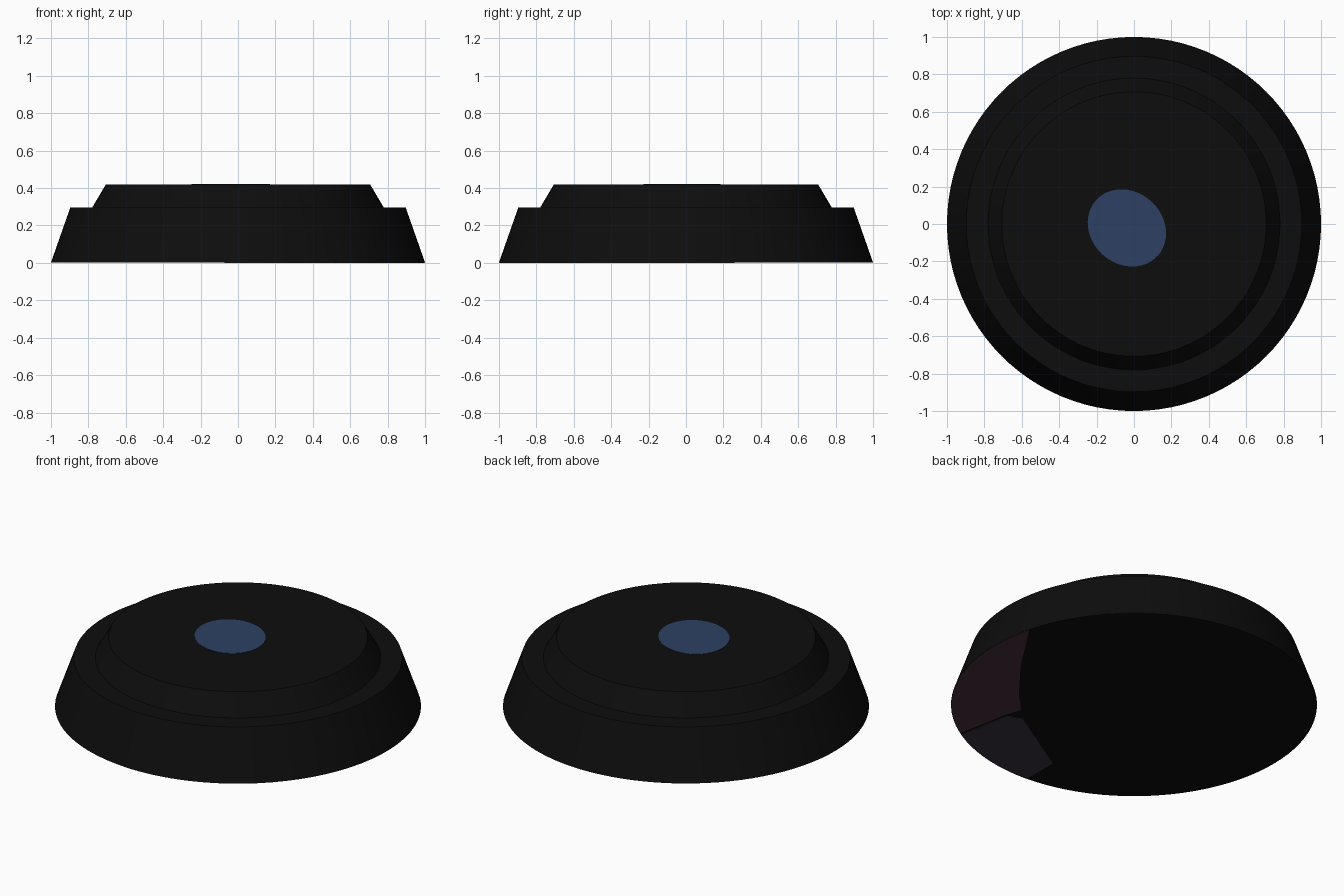
import bpy, bmesh, math

if "Cube" in bpy.data.objects:
    bpy.data.objects.remove(bpy.data.objects["Cube"])


def material(name, rgb):
    m = bpy.data.materials.new(name)
    m.diffuse_color = (*rgb, 1)
    m.use_nodes = True
    m.node_tree.nodes["Principled BSDF"].inputs["Base Color"].default_value = m.diffuse_color
    return m


black = material("matte black", (0.004, 0.004, 0.004))
blue = material("dull blue", (0.026, 0.053, 0.127))
maroon = material("dark maroon", (0.065, 0.030, 0.048))
slate = material("dark slate", (0.040, 0.034, 0.050))


def finish(name, bm, mat):
    bmesh.ops.recalc_face_normals(bm, faces=bm.faces)
    me = bpy.data.meshes.new(name)
    bm.to_mesh(me)
    bm.free()
    me.materials.append(mat)
    ob = bpy.data.objects.new(name, me)
    bpy.context.collection.objects.link(ob)
    return ob


def plate(name, pts, z0, z1, mat):
    bm = bmesh.new()
    face = bm.faces.new([bm.verts.new((x, y, z0)) for x, y in pts])
    new = bmesh.ops.extrude_face_region(bm, geom=[face])["geom"]
    for v in new:
        if isinstance(v, bmesh.types.BMVert):
            v.co.z = z1
    return finish(name, bm, mat)


# Stepped round body, lathed from its profile
SEG = 96
profile = [(1.0, 0.002), (0.897, 0.295), (0.78, 0.295), (0.707, 0.419)]
bm = bmesh.new()
rings = [[bm.verts.new((r * math.cos(2 * math.pi * i / SEG),
                        r * math.sin(2 * math.pi * i / SEG), z))
          for i in range(SEG)] for r, z in profile]
for a, b in zip(rings, rings[1:]):
    for i in range(SEG):
        j = (i + 1) % SEG
        bm.faces.new((a[i], a[j], b[j], b[i]))
bm.faces.new(rings[0])
bm.faces.new(rings[-1])
body = finish("stepped_body", bm, black)
bpy.context.view_layer.objects.active = body
body.select_set(True)
bpy.ops.object.shade_smooth_by_angle(angle=math.radians(20))

# Slightly oval blue spot on top
tilt = math.radians(-42)
spot = []
for i in range(48):
    t = 2 * math.pi * i / 48
    p, q = 0.222 * math.cos(t), 0.193 * math.sin(t)
    spot.append((-0.038 + p * math.cos(tilt) - q * math.sin(tilt),
                 -0.021 + p * math.sin(tilt) + q * math.cos(tilt)))
plate("top_spot", spot, 0.417, 0.421, blue)


# Painted patches on the underside, in diagonal (u, v) coordinates
def diagonal(u, v):
    return ((v - u) * math.sqrt(0.5), (v + u) * math.sqrt(0.5))


def rim(start, end, n=16):
    return [(0.998 * math.cos(math.radians(start + (end - start) * i / n)),
             0.998 * math.sin(math.radians(start + (end - start) * i / n)))
            for i in range(n + 1)]


patches = [
    ("underside_upper_patch", maroon,
     rim(120, 193) + [(-0.70, -0.04), (-0.617, 0.0), (-0.617, 0.17), (-0.58, 0.48)]),
    ("underside_lower_patch", slate,
     rim(194, 229) + [(-0.497, -0.598), (-0.617, -0.10), (-0.70, -0.06)]),
]
for name, mat, pts in patches:
    plate(name, [diagonal(u, v) for u, v in pts], 0.0, 0.004, mat)
